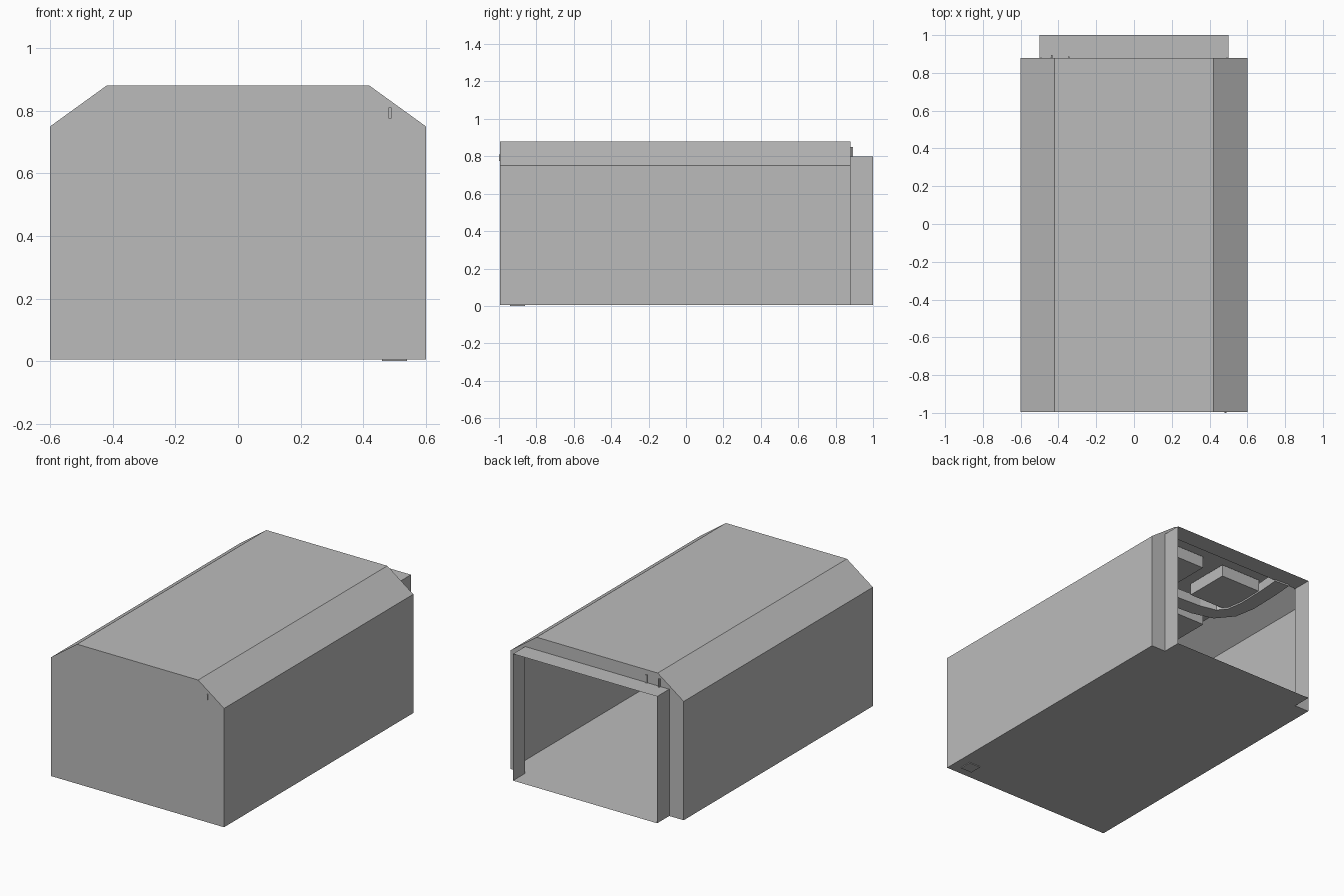
import bpy, bmesh
from mathutils import Vector

if "Cube" in bpy.data.objects:
    bpy.data.objects.remove(bpy.data.objects["Cube"])

grey = bpy.data.materials.new("plain_grey")
grey.diffuse_color = (0.5, 0.5, 0.5, 1)
grey.use_nodes = True
grey.node_tree.nodes["Principled BSDF"].inputs["Base Color"].default_value = grey.diffuse_color


def finish(name, bm, recalc=True):
    if recalc:
        bmesh.ops.recalc_face_normals(bm, faces=bm.faces)
    me = bpy.data.meshes.new(name)
    bm.to_mesh(me)
    bm.free()
    me.materials.append(grey)
    ob = bpy.data.objects.new(name, me)
    bpy.context.collection.objects.link(ob)
    return ob


def box(name, x, y, z):
    bm = bmesh.new()
    bmesh.ops.create_cube(bm, size=1)
    for v in bm.verts:
        v.co = [(r[0] + r[1]) / 2 + c * (r[1] - r[0]) for r, c in zip((x, y, z), v.co)]
    return finish(name, bm)


# thin room shell with sloped ceiling edges and an open doorway tunnel
Y0, Y1, Y2, B = -0.995, 0.88, 1.0, 0.005
outer = [(-0.6, B), (-0.6, 0.75), (-0.42, 0.88), (0.42, 0.88), (0.6, 0.75), (0.6, B)]
door = [(-0.5, B), (-0.5, 0.8), (0.5, 0.8), (0.5, B)]
bm = bmesh.new()
ring = lambda pts, y: [bm.verts.new((x, y, z)) for x, z in pts]
front, back = ring(outer, Y0), ring(outer, Y1)
d1, d2 = ring(door, Y1), ring(door, Y2)
bm.faces.new(front)
for i in range(6):
    if i < 5:
        bm.faces.new((front[i], front[i + 1], back[i + 1], back[i]))
for i in range(3):
    bm.faces.new((d1[i], d1[i + 1], d2[i + 1], d2[i]))
bm.faces.new((front[5], front[0], back[0], d1[0], d1[3], back[5]))  # floor
bm.faces.new((d1[3], d1[0], d2[0], d2[3]))                          # door sill
bm.faces.new((back[0], back[1], d1[1], d1[0]))                      # back wall
bm.faces.new((back[1], back[2], back[3], back[4], d1[2], d1[1]))
bm.faces.new((back[4], back[5], d1[3], d1[2]))
finish("room_shell", bm)

# ceiling boxes in a regular grid
for cy in (0.575, 0.065, -0.445):
    for cx in (-0.215, 0.215):
        box("ceiling_box", (cx - 0.14, cx + 0.14), (cy - 0.145, cy + 0.145), (0.8, 0.875))

# winding overhead channel, swept along a faceted path
path = [Vector(p) for p in (
    (-0.39, 0.89), (-0.40, 0.75), (-0.405, 0.56), (-0.385, 0.44), (-0.32, 0.36),
    (-0.20, 0.33), (0.0, 0.32), (0.20, 0.30), (0.32, 0.25), (0.385, 0.16),
    (0.40, 0.0), (0.40, -0.4), (0.40, -0.85), (0.40, -0.97))]
section = [(-0.05, 0.85), (-0.05, 0.79), (0.05, 0.79), (0.05, 0.85),
           (0.04, 0.85), (0.04, 0.80), (-0.04, 0.80), (-0.04, 0.85)]
bm = bmesh.new()
rows = []
for i, p in enumerate(path):
    t = (path[min(i + 1, len(path) - 1)] - path[max(i - 1, 0)]).normalized()
    n = Vector((-t.y, t.x))
    rows.append([bm.verts.new((p.x + n.x * o, p.y + n.y * o, z)) for o, z in section])
for a, b in zip(rows, rows[1:]):
    for j in range(8):
        k = (j + 1) % 8
        bm.faces.new((a[j], a[k], b[k], b[j]))
bm.faces.new(rows[0])
bm.faces.new(rows[-1])
finish("overhead_channel", bm)

# corner post whose foot shows below the floor
box("corner_post", (0.46, 0.54), (-0.94, -0.86), (0.0, 0.79))

# small bracket just touching the front wall
box("front_bracket", (0.48, 0.49), (-1.0, -0.94), (0.775, 0.81))
